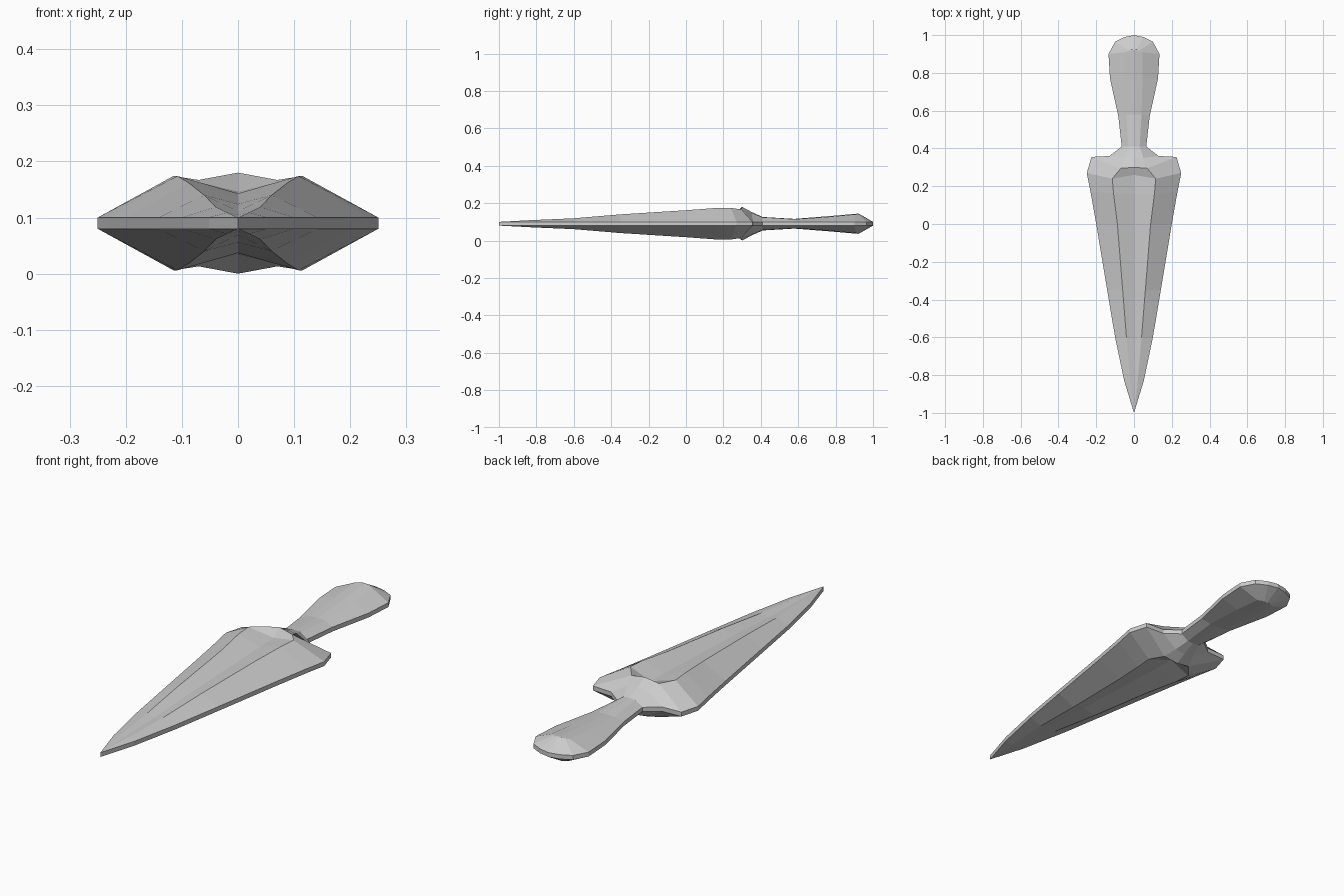
import bpy

if "Cube" in bpy.data.objects:
    bpy.data.objects.remove(bpy.data.objects["Cube"])

MID = 0.09    # height of the flat symmetry plane
EDGE = 0.01   # half thickness of the flat rim

# Stations: (ridge y, height), (shoulder x, y, height), (rim x, y)
STATIONS = [
    ((-1.0, .01), (0, -1.0, .01), (0, -1.0)),
    ((-.83, .015), (.02, -.83, .019), (.052, -.83)),
    ((-.60, .021), (.04, -.60, .029), (.10, -.60)),
    ((-.35, .034), (.06, -.35, .050), (.142, -.35)),
    ((.00, .047), (.088, .00, .072), (.20, .00)),
    ((.16, .053), (.108, .16, .084), (.23, .17)),
    ((.26, .056), (.115, .24, .084), (.25, .27)),
    ((.30, .090), (.07, .295, .077), (.225, .355)),
    ((.35, .063), (.05, .35, .057), (.13, .36)),
    ((.41, .036), (.03, .41, .034), (.065, .41)),
    ((.58, .026), (.04, .58, .024), (.083, .57)),
    ((.77, .041), (.045, .77, .037), (.127, .77)),
    ((.92, .054), (.045, .91, .050), (.135, .90)),
    ((.92, .054), (.03, .92, .051), (.10, .965)),
    ((.92, .054), (.015, .925, .053), (.05, .99)),
    ((.92, .054), (0, .925, .053), (0, 1.0)),
]


def make_part(name, first, last):
    """Loft one quarter through the stations and mirror it in x and z."""
    verts, index, faces = [], {}, []

    def vid(co):
        if co not in index:
            index[co] = len(verts)
            verts.append(co)
        return index[co]

    rows = []
    for (cy, ch), shoulder, (ox, oy) in STATIONS[first:last + 1]:
        section = [(0.0, cy, ch), shoulder, (ox, oy, EDGE), (ox, oy, 0.0)]
        rows.append([vid(tuple(map(float, p))) for p in section])
    for a, b in zip(rows, rows[1:]):
        for k in range(3):
            loop = list(dict.fromkeys((a[k], a[k + 1], b[k + 1], b[k])))
            if len(loop) > 2:
                faces.append(loop)
    mesh = bpy.data.meshes.new(name)
    mesh.from_pydata(verts, [], faces)
    mesh.update()
    obj = bpy.data.objects.new(name, mesh)
    bpy.context.collection.objects.link(obj)
    obj.location.z = MID
    mirror = obj.modifiers.new("Mirror", 'MIRROR')
    mirror.use_axis = (True, False, True)
    mirror.merge_threshold = 0.0005
    return obj


# Grooved blade, flared guard, and rounded handle
make_part("blade", 0, 6)
make_part("guard", 6, 9)
make_part("handle", 9, 15)
